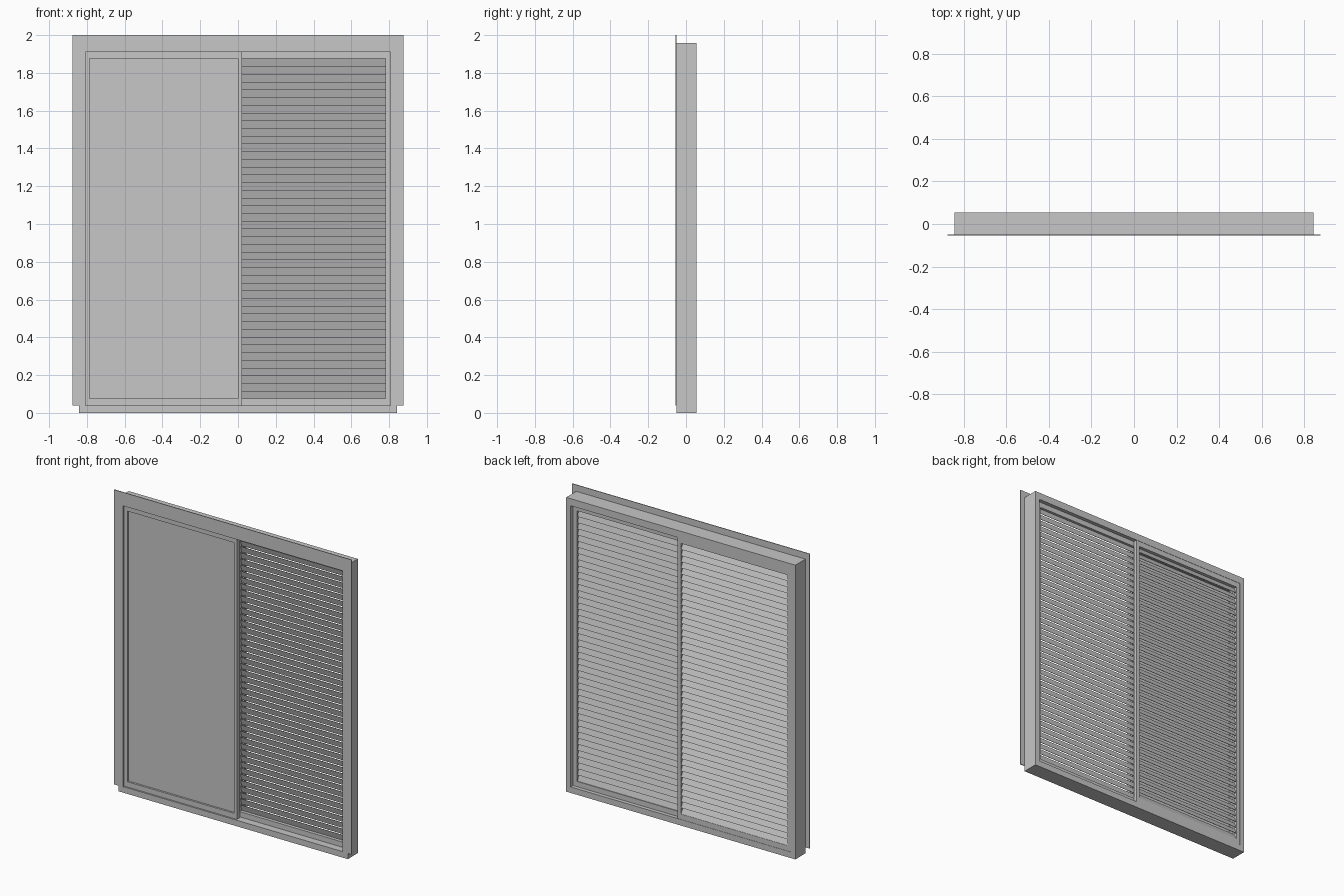
import bpy, bmesh

cube = bpy.data.objects.get("Cube")
if cube:
    bpy.data.objects.remove(cube)

grey = bpy.data.materials.new("plain grey")
grey.use_nodes = True
color = (0.57, 0.57, 0.57, 1)
grey.diffuse_color = color
grey.node_tree.nodes["Principled BSDF"].inputs["Base Color"].default_value = color


def finish(name, bm):
    bmesh.ops.recalc_face_normals(bm, faces=bm.faces)
    mesh = bpy.data.meshes.new(name)
    bm.to_mesh(mesh)
    bm.free()
    mesh.materials.append(grey)
    obj = bpy.data.objects.new(name, mesh)
    bpy.context.collection.objects.link(obj)
    return obj


def extrude_y(name, loops, y0, y1):
    """Extrude an outline, or the band between two matching outlines, along y."""
    bm = bmesh.new()
    front = [[bm.verts.new((x, y0, z)) for x, z in loop] for loop in loops]
    back = [[bm.verts.new((x, y1, z)) for x, z in loop] for loop in loops]
    n = len(loops[0])
    for i in range(n):
        j = (i + 1) % n
        for f, b in zip(front, back):
            bm.faces.new((f[i], f[j], b[j], b[i]))
        if len(loops) == 2:
            for s in (front, back):
                bm.faces.new((s[0][i], s[0][j], s[1][j], s[1][i]))
    if len(loops) == 1:
        bm.faces.new(front[0])
        bm.faces.new(back[0])
    return finish(name, bm)


def rect(x0, x1, z0, z1):
    return [(x0, z0), (x1, z0), (x1, z1), (x0, z1)]


def slats(name, x0, x1, y_low, y_high):
    """Stack of thin tilted blades running along x, each just overlapping the next."""
    bm = bmesh.new()
    z0, z1, count = 0.075, 1.875, 44
    pitch = (z1 - z0) / count
    t = 0.003
    for k in range(count):
        z = z0 + k * pitch
        section = [(y_low, z), (y_low + t, z), (y_high + t, z + pitch), (y_high, z + pitch)]
        ends = [[bm.verts.new((x, y, h)) for y, h in section] for x in (x0, x1)]
        for i in range(4):
            j = (i + 1) % 4
            bm.faces.new((ends[0][i], ends[0][j], ends[1][j], ends[1][i]))
        for end in ends:
            bm.faces.new(end)
    return finish(name, bm)


def sash(name, x0, x1, ix0, ix1, y0, y1):
    extrude_y(name, [rect(x0, x1, 0.04, 1.91), rect(ix0, ix1, 0.075, 1.875)], y0, y1)


# Outer frame and thin face trim
extrude_y("outer_frame", [rect(-0.843, 0.843, 0, 1.957), rect(-0.81, 0.81, 0.04, 1.91)], -0.05, 0.055)
W, I = 0.875, 0.808
extrude_y("face_trim", [[(-W, 0.04), (-W, 2), (W, 2), (W, 0.04), (I, 0.04), (I, 1.91), (-I, 1.91), (-I, 0.04)]],
          -0.055, -0.05)

# Front track: solid panel in a sash
sash("panel_sash", -0.81, 0.02, -0.785, 0, -0.04, -0.01)
extrude_y("solid_panel", [rect(-0.785, 0, 0.075, 1.875)], -0.027, -0.02)

# Middle track: nearly closed louvre
sash("left_louvre_sash", -0.01, 0.81, 0.012, 0.78, 0.0, 0.03)
slats("left_louvre_slats", 0.012, 0.78, 0.022, 0.01)

# Back track: more open louvre behind the panel
sash("right_louvre_sash", -0.81, 0.025, -0.785, 0, 0.03, 0.053)
slats("right_louvre_slats", -0.785, 0, 0.048, 0.028)
